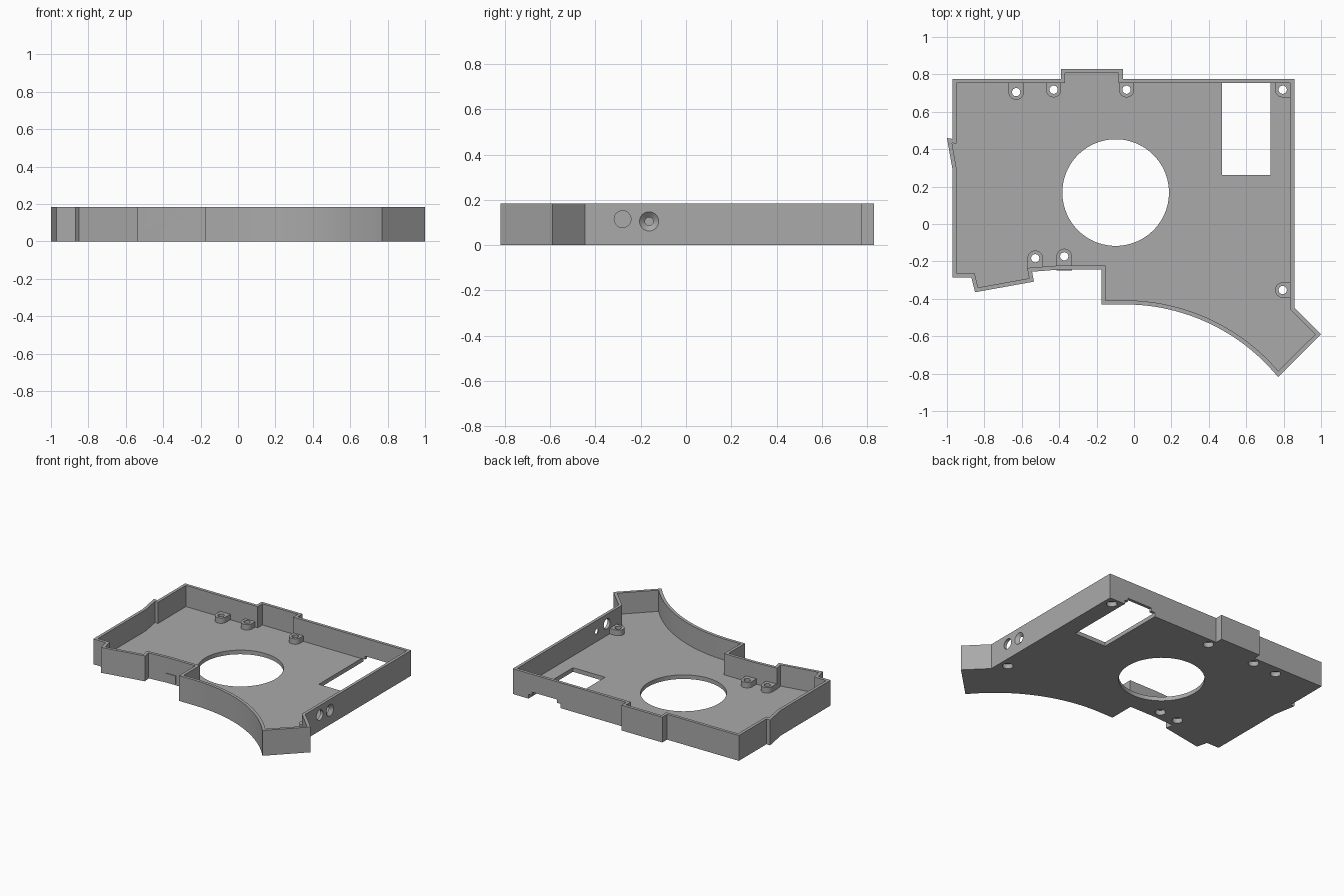
import bpy, bmesh, math
from mathutils import Vector, Matrix

cube = bpy.data.objects.get("Cube")
if cube:
    bpy.data.objects.remove(cube)

HEIGHT, FLOOR, WALL = 0.185, 0.03, 0.022

grey = bpy.data.materials.new("plain grey")
grey.use_nodes = True
colour = (0.4, 0.4, 0.4, 1)
grey.diffuse_color = colour
grey.node_tree.nodes["Principled BSDF"].inputs["Base Color"].default_value = colour


def finish(name, bm):
    bmesh.ops.recalc_face_normals(bm, faces=bm.faces)
    mesh = bpy.data.meshes.new(name)
    bm.to_mesh(mesh)
    bm.free()
    mesh.materials.append(grey)
    ob = bpy.data.objects.new(name, mesh)
    bpy.context.collection.objects.link(ob)
    return ob


def prism(name, points, z0, z1):
    bm = bmesh.new()
    face = bm.faces.new([bm.verts.new((x, y, z0)) for x, y in points])
    side = bmesh.ops.extrude_face_region(bm, geom=[face])["geom"]
    verts = [v for v in side if isinstance(v, bmesh.types.BMVert)]
    bmesh.ops.translate(bm, verts=verts, vec=(0, 0, z1 - z0))
    return finish(name, bm)


def box(name, x0, x1, y0, y1, z0, z1):
    return prism(name, [(x0, y0), (x1, y0), (x1, y1), (x0, y1)], z0, z1)


def cone(name, centre, r1, r2, depth, along_x=False, sides=32):
    bm = bmesh.new()
    turn = Matrix.Rotation(math.pi / 2, 4, 'Y') if along_x else Matrix()
    bmesh.ops.create_cone(bm, cap_ends=True, segments=sides, radius1=r1, radius2=r2,
                          depth=depth, matrix=Matrix.Translation(centre) @ turn)
    return finish(name, bm)


def combine(target, other, operation):
    mod = target.modifiers.new(other.name, 'BOOLEAN')
    mod.operation, mod.solver, mod.object = operation, 'EXACT', other
    other.hide_render = True
    bpy.context.view_layer.objects.active = target
    bpy.ops.object.modifier_apply(modifier=mod.name)
    bpy.data.objects.remove(other)


def inset(points, d):
    """Mitred inward offset of a counter-clockwise outline."""
    result = []
    for i, p in enumerate(points):
        p = Vector(p)
        a = (p - Vector(points[i - 1])).normalized()
        b = (Vector(points[(i + 1) % len(points)]) - p).normalized()
        na, nb = Vector((-a.y, a.x)), Vector((-b.y, b.x))
        result.append(p + (na + nb) * d / (1 + na.dot(nb)))
    return result


# Outline, counter-clockwise from the back corner, with a curved front edge
outline = [(-0.97, 0.775), (-0.97, 0.455), (-1.0, 0.46), (-0.97, 0.29),
           (-0.97, -0.285), (-0.87, -0.285), (-0.85, -0.365), (-0.535, -0.308),
           (-0.545, -0.255), (-0.39, -0.243), (-0.175, -0.243), (-0.175, -0.43)]
R = 1.06
end = math.asin(0.82 / R)
for i in range(25):
    a = end * i / 24
    outline.append((-0.05 + R * math.sin(a), -0.43 - R + R * math.cos(a)))
outline += [(1.0, -0.59), (0.857, -0.447), (0.857, 0.775), (-0.06, 0.775),
            (-0.06, 0.83), (-0.39, 0.83), (-0.39, 0.775)]

# Tray: solid outline hollowed from above
tray = prism("tray", outline, 0, HEIGHT)
combine(tray, prism("hollow", inset(outline, WALL), FLOOR, HEIGHT + 0.1), 'DIFFERENCE')

# Screw bosses: rounded end, arm towards the wall
bosses = [(-0.63, 0.705, 1), (-0.43, 0.718, 1), (-0.04, 0.718, 1), (0.795, 0.718, 1),
          (-0.528, -0.183, -1), (-0.373, -0.173, -1), (0.795, -0.353, 0)]
r, top = 0.041, 0.07
for x, y, way in bosses:
    combine(tray, cone("boss", (x, y, (top + 0.01) / 2), r, r, top - 0.01), 'UNION')
    if way > 0:
        combine(tray, box("arm", x - r, x + r, y, 0.765, 0.01, top), 'UNION')
    elif way < 0:
        combine(tray, box("arm", x - r, x + r, -0.248 if x > -0.5 else -0.24, y,
                          0.01, top), 'UNION')
    if x > 0.7:
        combine(tray, box("arm", x, 0.846, y - r, y + r, 0.01, top), 'UNION')
for x, y, way in bosses:
    combine(tray, cone("screw_hole", (x, y, 0.05), 0.022, 0.022, 0.2), 'DIFFERENCE')
    combine(tray, cone("screw_recess", (x, y, 0), 0.035, 0.035, 0.07), 'DIFFERENCE')

# Floor openings, with a stepped slot under the back wall
combine(tray, cone("round_opening", (-0.098, 0.168, 0), 0.285, 0.285, 0.2, sides=96),
        'DIFFERENCE')
combine(tray, box("window", 0.47, 0.73, 0.262, 0.9, -0.1, FLOOR + 0.001), 'DIFFERENCE')
combine(tray, box("slot", 0.5, 0.7, 0.74, 0.9, -0.1, 0.055), 'DIFFERENCE')

# Side wall holes, one plain and one countersunk
combine(tray, cone("side_hole", (0.85, -0.28, 0.115), 0.037, 0.037, 0.1, True), 'DIFFERENCE')
combine(tray, cone("countersink", (0.848, -0.163, 0.105), 0.016, 0.049, 0.03, True),
        'DIFFERENCE')

bpy.ops.object.select_all(action='DESELECT')
tray.select_set(True)
bpy.context.view_layer.objects.active = tray
bpy.ops.object.shade_smooth_by_angle(angle=math.radians(25))
